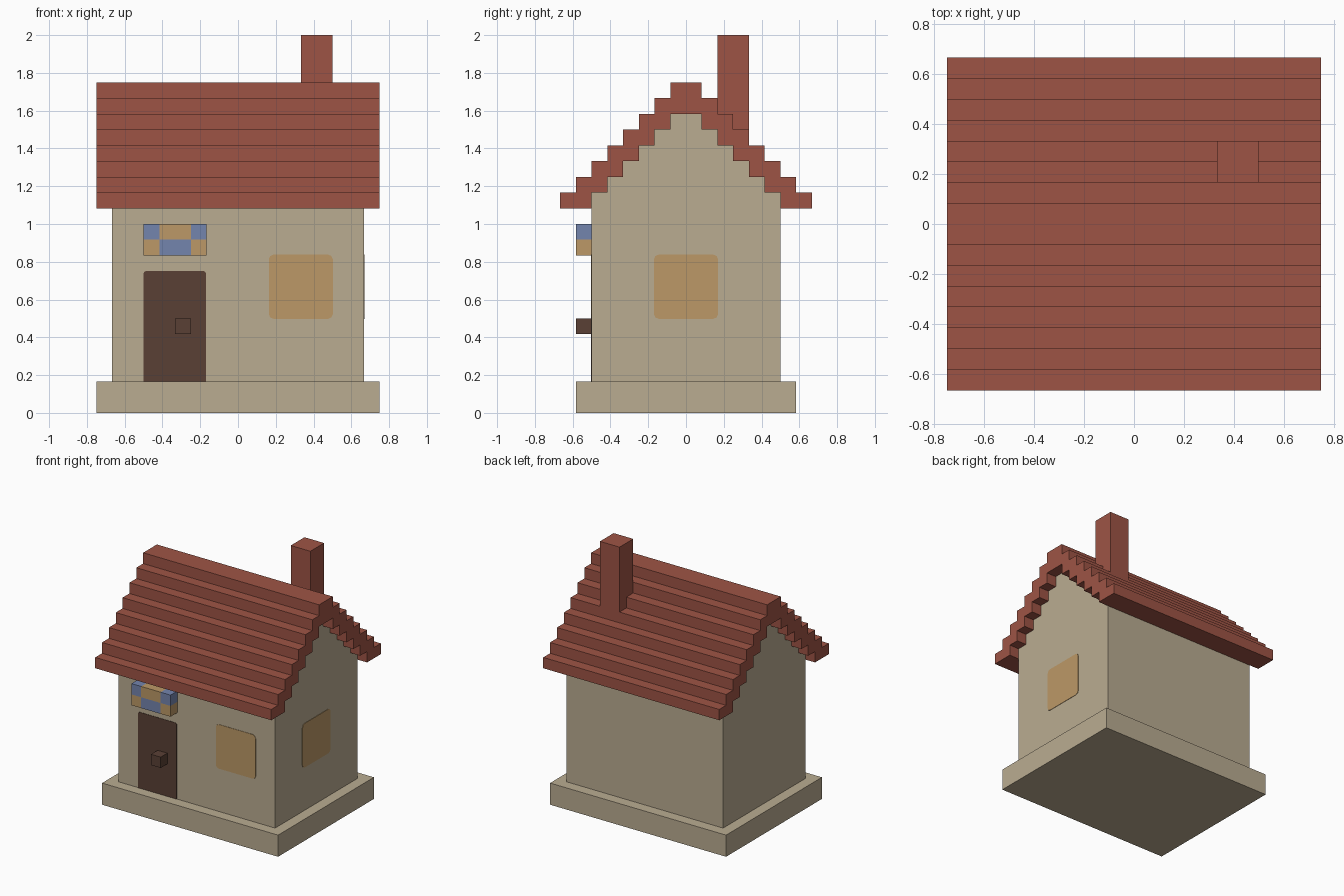
import bpy, bmesh, math
from mathutils import Vector

if "Cube" in bpy.data.objects:
    bpy.data.objects.remove(bpy.data.objects["Cube"])

U = 1 / 12  # building module


def make_mat(name, rgb):
    lin = [(c / 255 / 12.92) if c < 11 else ((c / 255 + 0.055) / 1.055) ** 2.4 for c in rgb]
    m = bpy.data.materials.new(name)
    m.diffuse_color = (*lin, 1)
    m.use_nodes = True
    m.node_tree.nodes["Principled BSDF"].inputs["Base Color"].default_value = m.diffuse_color
    return m


STONE = make_mat("cream_stone", (186, 172, 145))
TILE = make_mat("red_tile", (158, 84, 69))
WOOD = make_mat("dark_wood", (90, 64, 53))
AMBER = make_mat("amber", (188, 153, 103))
BLUE = make_mat("blue", (116, 133, 174))


def finish(bm, name, *mats):
    bmesh.ops.recalc_face_normals(bm, faces=bm.faces)
    me = bpy.data.meshes.new(name)
    bm.to_mesh(me)
    bm.free()
    for m in mats:
        me.materials.append(m)
    ob = bpy.data.objects.new(name, me)
    bpy.context.collection.objects.link(ob)
    return ob


def prism(name, points, depth, mat):
    """Closed outline of 3D points, extruded along a vector."""
    bm = bmesh.new()
    face = bm.faces.new([bm.verts.new(p) for p in points])
    ext = bmesh.ops.extrude_face_region(bm, geom=[face], use_keep_orig=True)
    moved = [g for g in ext["geom"] if isinstance(g, bmesh.types.BMVert)]
    bmesh.ops.translate(bm, verts=moved, vec=depth)
    return finish(bm, name, mat)


def box(name, x0, x1, y0, y1, z0, z1, mat):
    """Box with bounds given in modules."""
    pts = [Vector(p) * U for p in ((x0, y0, z0), (x1, y0, z0), (x1, y1, z0), (x0, y1, z0))]
    return prism(name, pts, Vector((0, 0, z1 - z0)) * U, mat)


def stairs(count, top):
    """Right half of a stepped gable, from ridge down to eave."""
    out = []
    for k in range(count):
        out += [(k, top - k), (k + 1, top - k)]
    return out[1:]


def mirrored(half):
    return half + [(-y, z) for y, z in reversed(half)]


def gable(name, outline, half_len, mat):
    pts = [Vector((-half_len, y, z)) * U for y, z in outline]
    return prism(name, pts, Vector((2 * half_len * U, 0, 0)), mat)


# Plinth and stepped-gable walls
box("plinth", -9, 9, -7, 7, 0, 2, STONE)
gable("walls", mirrored(stairs(6, 19) + [(6, 2)]), 8, STONE)

# Roof: stepped shell following the gable
outer = stairs(8, 21) + [(8, 13)]
inner = [(6, 13)] + stairs(6, 19)[::-1]
right = outer + inner
outline = outer + inner + [(-y, z) for y, z in reversed(inner)] + [(-y, z) for y, z in reversed(outer)]
gable("roof", outline, 9, TILE)

# Chimney
box("chimney", 4, 6, 2, 4, 16, 24, TILE)


# Thin painted plates with clipped corners
def plate(name, c0, c1, z0, z1, cut, mat, side=False, cut_bottom=True):
    b = cut if cut_bottom else 0
    pts = [(c0 + b, z0), (c1 - b, z0)]
    if b:
        pts += [(c1 - b * 0.3, z0 + b * 0.3), (c1, z0 + b)]
    pts += [(c1, z1 - cut), (c1 - cut * 0.3, z1 - cut * 0.3), (c1 - cut, z1),
            (c0 + cut, z1), (c0 + cut * 0.3, z1 - cut * 0.3), (c0, z1 - cut)]
    if b:
        pts += [(c0, z0 + b), (c0 + b * 0.3, z0 + b * 0.3)]
    t = 0.003
    if side:
        return prism(name, [(8 * U, c, z) for c, z in pts], Vector((t, 0, 0)), mat)
    return prism(name, [(c, -6 * U, z) for c, z in pts], Vector((0, -t, 0)), mat)


plate("front_window", 0.163, 0.502, 0.498, 0.838, 0.025, AMBER)
plate("side_window", -0.17, 0.17, 0.498, 0.838, 0.025, AMBER, side=True)
plate("door", -0.5, -0.17, 2 * U, 0.752, 0.014, WOOD, cut_bottom=False)
box("door_knob", -4, -3, -7, -6, 5, 6, WOOD)

# Checkered sign: divided into modules, coloured by cell
sign = box("sign", -6, -2, -7, -6, 10, 12, AMBER)
sign.data.materials.append(BLUE)
bm = bmesh.new()
bm.from_mesh(sign.data)
cuts = [((x * U, 0, 0), (1, 0, 0)) for x in (-5, -3)] + [((0, 0, 11 * U), (0, 0, 1))]
for co, no in cuts:
    bmesh.ops.bisect_plane(bm, geom=bm.verts[:] + bm.edges[:] + bm.faces[:], plane_co=co, plane_no=no)
for f in bm.faces:
    c = f.calc_center_median() / U
    middle = -5 < c.x < -3
    upper = c.z > 11
    f.material_index = int(middle != upper)
bm.to_mesh(sign.data)
bm.free()
